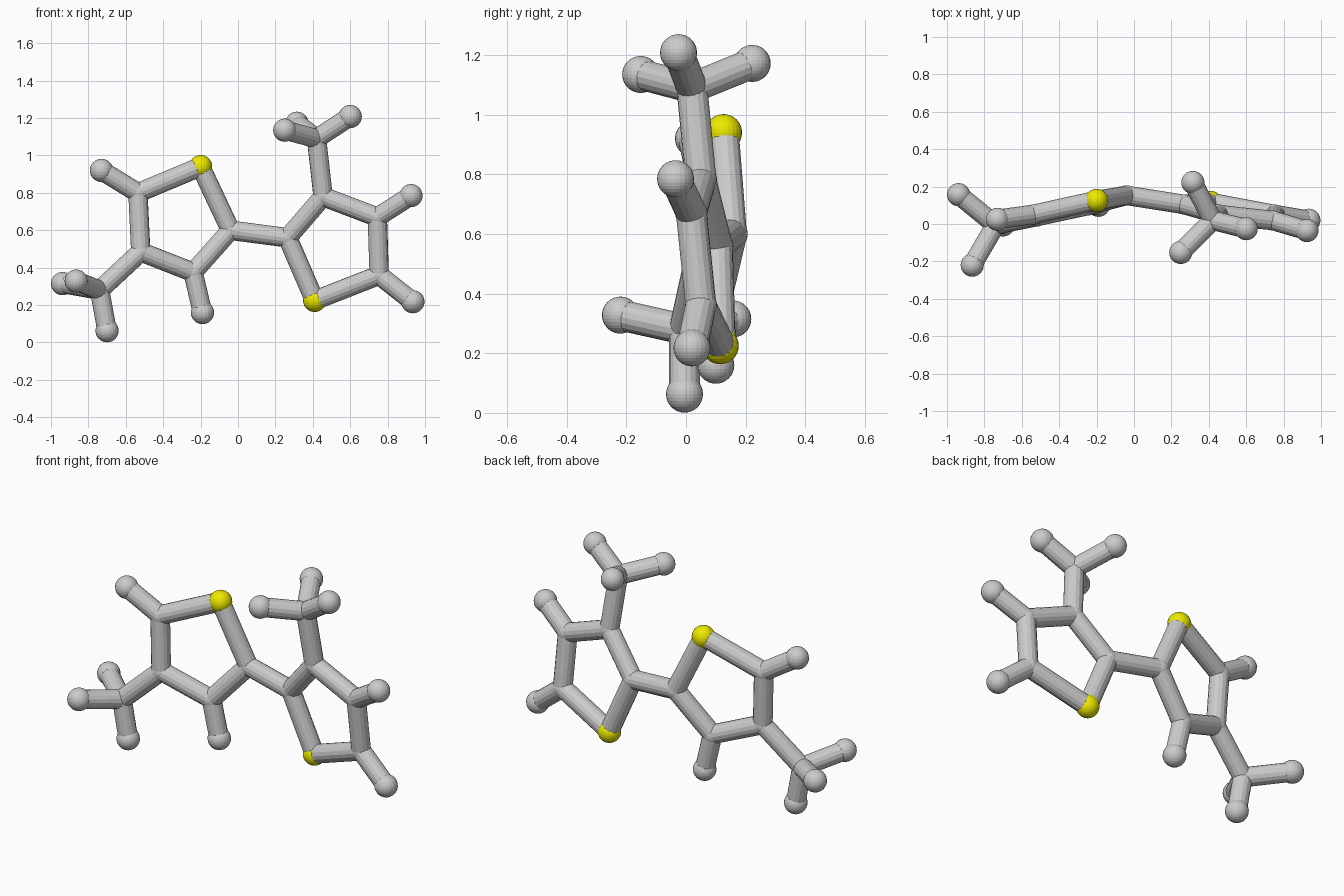
import bpy
from mathutils import Vector

if "Cube" in bpy.data.objects:
    bpy.data.objects.remove(bpy.data.objects["Cube"])

ATOM_R, BOND_R, JOINT_R = 0.062, 0.052, 0.054

yellow = bpy.data.materials.new("yellow")
yellow.diffuse_color = (0.85, 0.82, 0.0, 1)
yellow.use_nodes = True
yellow.node_tree.nodes["Principled BSDF"].inputs["Base Color"].default_value = yellow.diffuse_color

# Atom centres: left ring (a) and right ring (b)
atoms = {
    "sulfur_a": (-0.20, 0.126, 0.94),
    "carbon_a2": (-0.04, 0.153, 0.60),
    "carbon_a3": (-0.24, 0.10, 0.375),
    "carbon_a4": (-0.52, 0.04, 0.485),
    "carbon_a5": (-0.535, 0.052, 0.80),
    "methyl_a": (-0.74, -0.005, 0.28),
    "hydrogen_a3": (-0.19, 0.10, 0.16),
    "hydrogen_a5": (-0.73, 0.025, 0.92),
    "hydrogen_am1": (-0.938, 0.157, 0.315),
    "hydrogen_am2": (-0.865, -0.22, 0.328),
    "hydrogen_am3": (-0.70, -0.005, 0.063),
    "sulfur_b": (0.41, 0.115, 0.225),
    "carbon_b2": (0.265, 0.105, 0.56),
    "carbon_b3": (0.455, 0.05, 0.78),
    "carbon_b4": (0.745, 0.018, 0.67),
    "carbon_b5": (0.755, 0.05, 0.36),
    "methyl_b": (0.42, 0.02, 1.09),
    "hydrogen_b4": (0.925, -0.035, 0.785),
    "hydrogen_b5": (0.935, 0.02, 0.218),
    "hydrogen_bm1": (0.25, -0.152, 1.135),
    "hydrogen_bm2": (0.315, 0.222, 1.172),
    "hydrogen_bm3": (0.60, -0.025, 1.208),
}

# Bonds: five-sided rings, the link between them, then side groups
bonds = [("carbon_a2", "carbon_b2")]
for s, m, hs in (("a", 4, (3, 5)), ("b", 3, (4, 5))):
    ring = ["sulfur_" + s] + [f"carbon_{s}{i}" for i in range(2, 6)]
    bonds += list(zip(ring, ring[1:] + ring[:1]))
    bonds.append((f"carbon_{s}{m}", "methyl_" + s))
    bonds += [(f"carbon_{s}{i}", f"hydrogen_{s}{i}") for i in hs]
    bonds += [("methyl_" + s, f"hydrogen_{s}m{i}") for i in (1, 2, 3)]

# Balls: full size for end atoms and sulfur, small joints for carbons
for name, pos in atoms.items():
    full = name.startswith(("sulfur", "hydrogen"))
    bpy.ops.mesh.primitive_uv_sphere_add(
        segments=24, ring_count=16, radius=ATOM_R if full else JOINT_R, location=pos)
    ball = bpy.context.object
    ball.name = name + "_ball"
    if name.startswith("sulfur"):
        ball.data.materials.append(yellow)

# Sticks
for a, b in bonds:
    p, q = Vector(atoms[a]), Vector(atoms[b])
    bpy.ops.mesh.primitive_cylinder_add(
        vertices=16, radius=BOND_R, depth=(q - p).length, location=(p + q) / 2)
    stick = bpy.context.object
    stick.name = f"bond_{a}_{b}"
    stick.rotation_euler = (q - p).to_track_quat("Z", "Y").to_euler()
